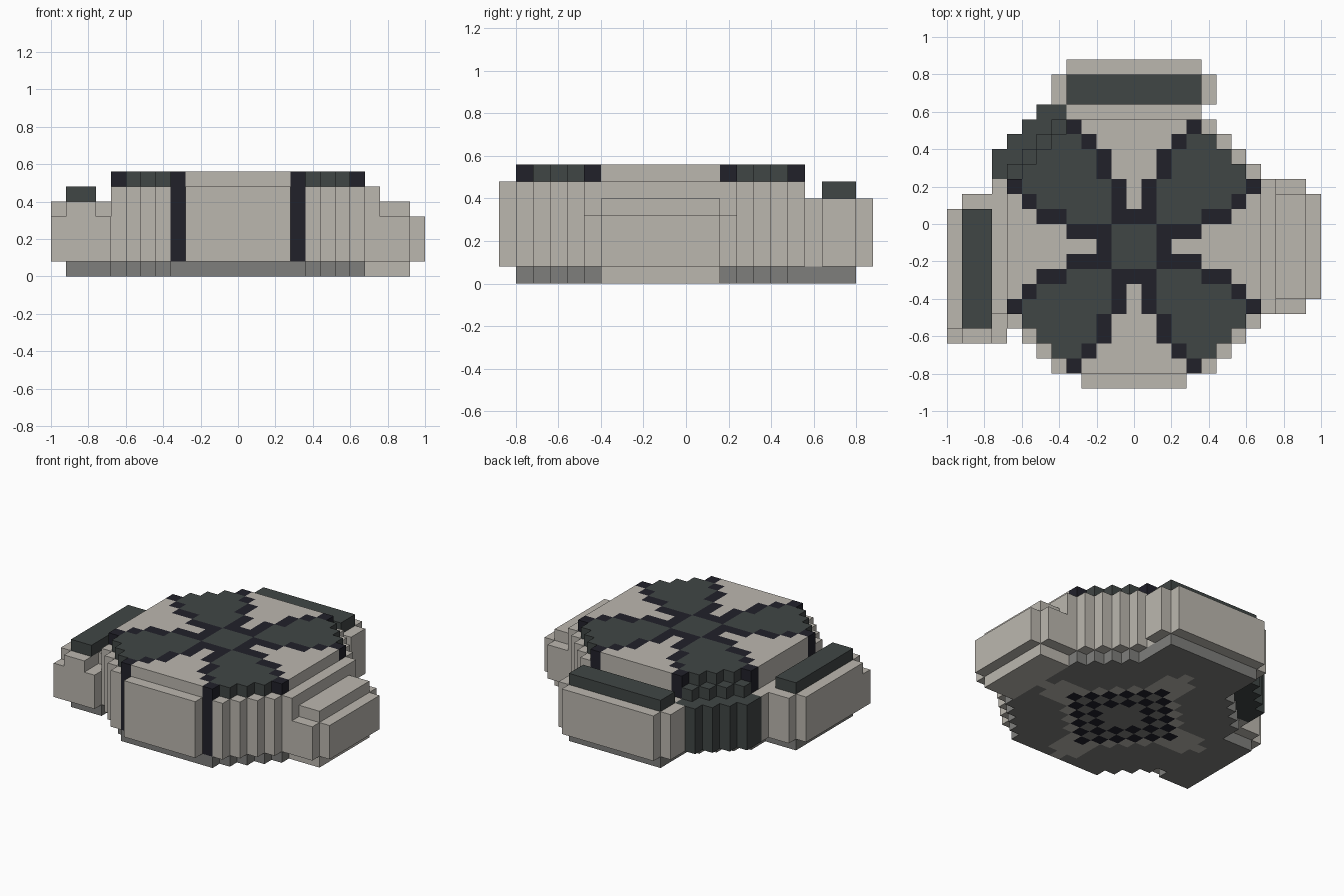
import bpy
import bmesh
from mathutils import Vector

old = bpy.data.objects.get("Cube")
if old:
    bpy.data.objects.remove(old, do_unlink=True)

U = 0.08          # block size
CY = -0.12        # centre line of the octagonal body in y


def material(name, rgb):
    m = bpy.data.materials.new(name)
    m.use_nodes = True
    m.diffuse_color = (*rgb, 1)
    m.node_tree.nodes["Principled BSDF"].inputs["Base Color"].default_value = (*rgb, 1)
    return m


MATS = [material("pale stone", (0.5, 0.475, 0.43)),
        material("dark slate", (0.051, 0.061, 0.059)),
        material("near black", (0.015, 0.015, 0.023)),
        material("mid grey", (0.21, 0.21, 0.2))]
STONE, SLATE, BLACK, GREY = range(4)


def finish(name, bm):
    me = bpy.data.meshes.new(name)
    bm.to_mesh(me)
    bm.free()
    for m in MATS:
        me.materials.append(m)
    ob = bpy.data.objects.new(name, me)
    bpy.context.collection.objects.link(ob)
    return ob


def slab(name, inside, z0, z1, rule):
    """Extrude every grid cell that is inside; colour faces with rule(i, j, normal)."""
    bm = bmesh.new()
    for i in range(-10, 11):
        for j in range(-10, 11):
            if inside(i, j):
                x, y = i * U, j * U + CY
                bm.faces.new([bm.verts.new((x + a * U / 2, y + b * U / 2, z0))
                              for a, b in ((-1, -1), (1, -1), (1, 1), (-1, 1))])
    bmesh.ops.remove_doubles(bm, verts=bm.verts, dist=0.001)
    out = bmesh.ops.extrude_face_region(bm, geom=bm.faces[:], use_keep_orig=True)
    top = [v for v in out["geom"] if isinstance(v, bmesh.types.BMVert)]
    bmesh.ops.translate(bm, verts=top, vec=(0, 0, z1 - z0))
    bmesh.ops.recalc_face_normals(bm, faces=bm.faces)
    for f in bm.faces:
        n = f.normal
        c = f.calc_center_median() - Vector((n.x, n.y, 0)) * U / 2
        f.material_index = rule(round(c.x / U), round((c.y - CY) / U), n)
    bmesh.ops.dissolve_limit(bm, angle_limit=0.01, verts=bm.verts, edges=bm.edges,
                             delimit={"MATERIAL"})
    return finish(name, bm)


def box(name, x, y, z, mat=STONE):
    bm = bmesh.new()
    bmesh.ops.create_cube(bm, size=1)
    for v in bm.verts:
        v.co = [(a + b) / 2 + c * (b - a) for (a, b), c in zip((x, y, z), v.co)]
    for f in bm.faces:
        f.material_index = mat
    return finish(name, bm)


def octagon(limit):
    return lambda i, j: max(abs(i), abs(j)) <= 8 and abs(i) + abs(j) <= limit


# Top pattern: four slate petals outlined in black, stone between
BORDER = {3: 1, 4: 1, 5: 2, 6: 2, 7: 3, 8: 4}


def petals(i, j, n):
    k, m = max(abs(i), abs(j)), min(abs(i), abs(j))
    if k == 2 and m <= 1:
        return BLACK
    if k >= 3 and m <= BORDER[k]:
        return BLACK if m == BORDER[k] else STONE
    return SLATE


# Body walls: black corner columns, slate rear corner
def walls(i, j, n):
    if {abs(i), abs(j)} == {4, 8}:
        return BLACK
    if i < 0 < j and abs(i) + abs(j) == 13:
        return SLATE
    return STONE


# Underside: diamond rings with pale legs along the axes
def underside(i, j, n):
    d, m = abs(i) + abs(j), min(abs(i), abs(j))
    if n.z < -0.5:
        if d in (3, 5):
            return BLACK
        if d == 6 or (d in (7, 8) and m <= 1):
            return STONE
    return GREY


slab("base_plate", octagon(12), 0, U, underside)
slab("body", octagon(13), U, 0.48, walls)
slab("top_plate", octagon(12), 0.48, 0.56, petals)
slab("rear_corner_columns",
     lambda i, j: -9 <= i < 0 < j <= 9 and 14 <= abs(i) + j <= 15,
     U, 0.4, lambda i, j, n: SLATE)

# Front plate
box("front_plate", (-0.28, 0.28), (-0.88, -0.8), (U, 0.48))

# Left wing (+x): stepped pale blocks
box("left_wing_root", (0.68, 0.76), (-0.48, 0.24), (U, 0.48))
box("left_wing_block", (0.76, 0.92), (-0.4, 0.16), (0, 0.4))
box("left_wing_foot", (0.68, 0.76), (-0.4, 0.16), (0, U))
box("left_wing_outer", (0.92, 1.0), (-0.4, 0.16), (U, 0.32))
for end, y in (("front", -0.48), ("rear", 0.16)):
    box("left_wing_cap_" + end, (0.76, 0.92), (y, y + U), (U, 0.32))

# Right wing (-x): block with a slate bar on top
box("right_wing_root", (-0.76, -0.68), (-0.48, 0.24), (U, 0.4))
box("right_wing_block", (-1.0, -0.76), (-0.56, 0.08), (U, 0.4))
box("right_wing_bar", (-0.92, -0.76), (-0.56, 0.08), (0.4, 0.48), SLATE)
box("right_wing_foot", (-0.92, -0.68), (-0.56, 0.08), (0, U), GREY)
box("right_wing_cap_rear", (-0.92, -0.76), (0.08, 0.16), (U, 0.4))
box("right_wing_cap_front", (-0.92, -0.76), (-0.64, -0.56), (U, 0.4))
box("right_wing_cap_outer", (-1.0, -0.92), (-0.64, -0.56), (U, 0.32))
box("right_wing_cap_inner", (-0.76, -0.68), (-0.64, -0.48), (U, 0.32))

# Rear wing (+y): block with a slate bar on top
box("rear_wing_root", (-0.36, 0.36), (0.56, 0.64), (U, 0.4))
box("rear_wing_block", (-0.36, 0.36), (0.64, 0.88), (U, 0.4))
box("rear_wing_bar", (-0.36, 0.36), (0.64, 0.8), (0.4, 0.48), SLATE)
box("rear_wing_foot", (-0.36, 0.36), (0.56, 0.8), (0, U), GREY)
for side, x in (("right", -0.44), ("left", 0.36)):
    box("rear_wing_cap_" + side, (x, x + U), (0.64, 0.8), (U, 0.4))
